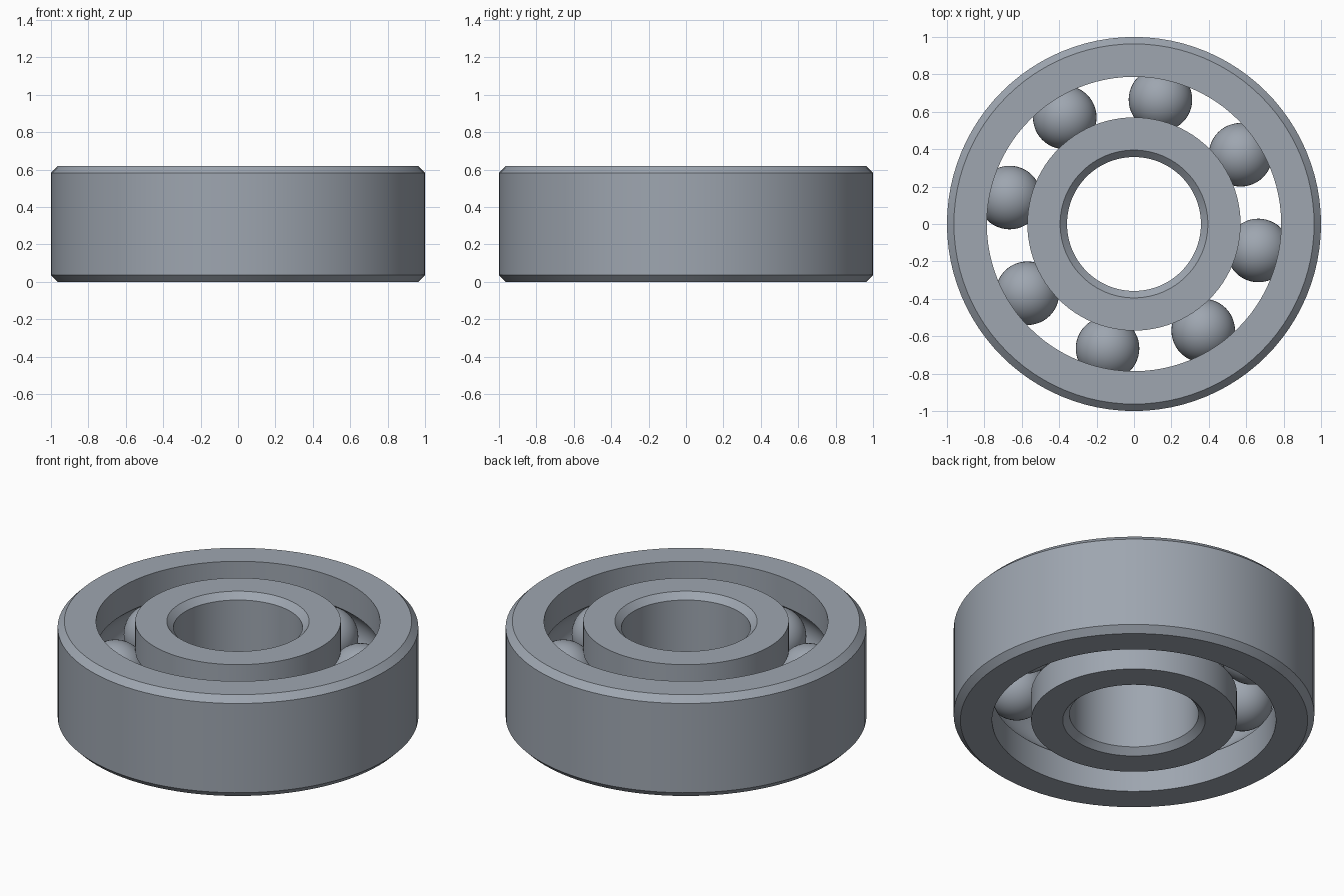
import bpy
import bmesh
import math
from mathutils import Matrix

if "Cube" in bpy.data.objects:
    bpy.data.objects.remove(bpy.data.objects["Cube"], do_unlink=True)

HEIGHT = 0.62
CHAMFER = 0.037
PITCH = 0.68       # radius of the circle of ball centres
BALL = 0.17
GROOVE = 0.172     # race groove is a hair wider than the ball
SEGMENTS = 96

steel = bpy.data.materials.new("blue grey steel")
steel.use_nodes = True
colour = (0.342, 0.38, 0.434, 1)
steel.diffuse_color = colour
steel.node_tree.nodes["Principled BSDF"].inputs["Base Color"].default_value = colour


def finish(bm, name):
    """Turn a bmesh into a smooth steel object with sharp corners kept."""
    bmesh.ops.recalc_face_normals(bm, faces=bm.faces)
    mesh = bpy.data.meshes.new(name)
    bm.to_mesh(mesh)
    bm.free()
    mesh.materials.append(steel)
    obj = bpy.data.objects.new(name, mesh)
    bpy.context.collection.objects.link(obj)
    bpy.ops.object.select_all(action="DESELECT")
    obj.select_set(True)
    bpy.context.view_layer.objects.active = obj
    bpy.ops.object.shade_smooth_by_angle(angle=math.radians(30))
    return obj


def race(name, plain, grooved):
    """Ring with chamfers on its plain side and a ball groove on the other."""
    away = 1 if plain > grooved else -1
    edge = plain - away * CHAMFER
    profile = [(grooved, 0), (edge, 0), (plain, CHAMFER),
               (plain, HEIGHT - CHAMFER), (edge, HEIGHT), (grooved, HEIGHT)]
    reach = math.acos(abs(grooved - PITCH) / GROOVE)
    steps = 16
    for i in range(steps + 1):
        a = reach * (1 - 2 * i / steps)
        profile.append((PITCH + away * GROOVE * math.cos(a),
                        HEIGHT / 2 + GROOVE * math.sin(a)))
    bm = bmesh.new()
    loops = []
    for s in range(SEGMENTS):
        t = math.tau * s / SEGMENTS
        loops.append([bm.verts.new((r * math.cos(t), r * math.sin(t), z))
                      for r, z in profile])
    count = len(profile)
    for s, here in enumerate(loops):
        after = loops[(s + 1) % SEGMENTS]
        for i in range(count):
            j = (i + 1) % count
            bm.faces.new((here[i], after[i], after[j], here[j]))
    return finish(bm, name)


# Races
race("outer_race", 1.0, 0.787)
race("inner_race", 0.358, 0.57)

# Balls
for n in range(8):
    t = math.radians(33 + 45 * n)
    place = Matrix.Translation((PITCH * math.cos(t), PITCH * math.sin(t), HEIGHT / 2))
    bm = bmesh.new()
    bmesh.ops.create_uvsphere(bm, u_segments=48, v_segments=24, radius=BALL)
    finish(bm, f"ball_{n + 1}").matrix_world = place
